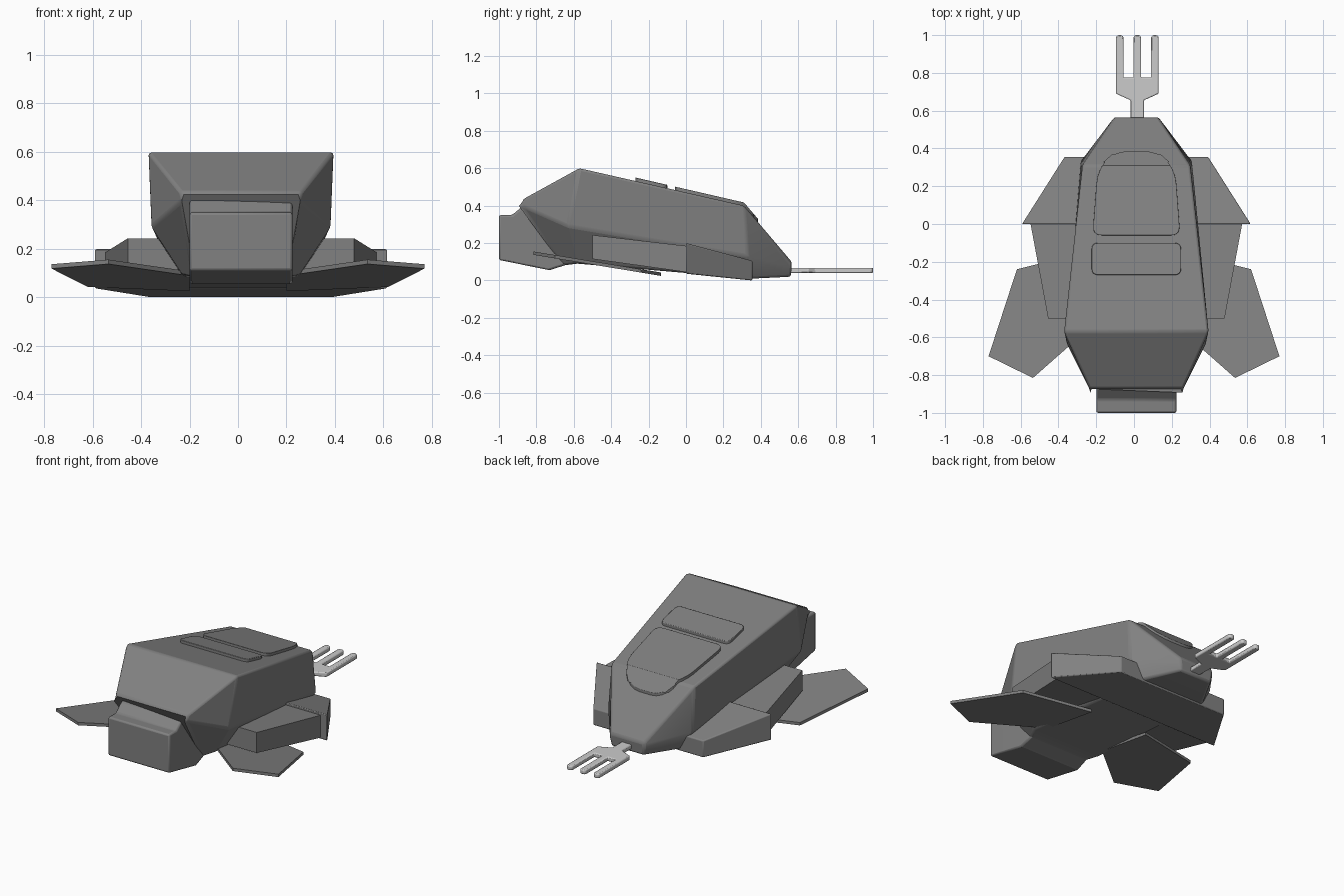
import bpy, bmesh
from mathutils import Vector

if "Cube" in bpy.data.objects:
    bpy.data.objects.remove(bpy.data.objects["Cube"])

CX = 0.0125  # hull centre line


def material(name, value):
    m = bpy.data.materials.new(name)
    m.use_nodes = True
    color = (value, value, value, 1)
    m.diffuse_color = color
    m.node_tree.nodes["Principled BSDF"].inputs["Base Color"].default_value = color
    return m


HULL = material("hull grey", 0.22)
METAL = material("light metal", 0.6)


def finish(name, bm, mat, bevel):
    bmesh.ops.recalc_face_normals(bm, faces=bm.faces)
    me = bpy.data.meshes.new(name)
    bm.to_mesh(me)
    bm.free()
    me.materials.append(mat)
    ob = bpy.data.objects.new(name, me)
    bpy.context.collection.objects.link(ob)
    if bevel:
        b = ob.modifiers.new("soft edges", "BEVEL")
        b.width, b.segments, b.limit_method = bevel, 2, "ANGLE"
    bpy.ops.object.select_all(action="DESELECT")
    ob.select_set(True)
    bpy.context.view_layer.objects.active = ob
    bpy.ops.object.shade_smooth_by_angle(angle=0.5)
    return ob


def loft(name, sections, bevel=0.0):
    """Skin half sections of (half width, y, z), mirrored about the centre line."""
    bm = bmesh.new()
    rings = []
    for half in sections:
        ring = [(CX + x, y, z) for x, y, z in half]
        ring += [(CX - x, y, z) for x, y, z in reversed(half)]
        rings.append([bm.verts.new(p) for p in ring])
    for a, b in zip(rings, rings[1:]):
        for i in range(len(a)):
            j = (i + 1) % len(a)
            bm.faces.new((a[i], a[j], b[j], b[i]))
    bm.faces.new(rings[0])
    bm.faces.new(rings[-1])
    return finish(name, bm, HULL, bevel)


def plate(name, outline, height, thick, mat, bevel=0.0, fold=None):
    """Extrude a plan outline downwards from the surface height(y)."""
    bm = bmesh.new()
    bm.faces.new([bm.verts.new((x, y, 0)) for x, y in outline])
    if fold is not None:
        bmesh.ops.bisect_plane(bm, geom=bm.verts[:] + bm.edges[:] + bm.faces[:],
                               plane_co=(0, fold, 0), plane_no=(0, 1, 0))
    for v in bm.verts:
        v.co.z = height(v.co.y)
    ext = bmesh.ops.extrude_face_region(bm, geom=bm.faces[:])
    for v in ext["geom"]:
        if isinstance(v, bmesh.types.BMVert):
            v.co.z -= thick
    return finish(name, bm, mat, bevel)


def rounded(corners):
    """Round each (x, y, radius) corner of an outline."""
    pts = []
    for i, (x, y, r) in enumerate(corners):
        c = Vector((x, y))
        a, b = (Vector(corners[k % len(corners)][:2]) for k in (i - 1, i + 1))
        p, q = c + (a - c).normalized() * r, c + (b - c).normalized() * r
        for t in (0, 0.25, 0.5, 0.75, 1):
            pts.append(p * (1 - t) ** 2 + c * 2 * t * (1 - t) + q * t * t)
    return pts


# main hull
loft("hull", [
    [(0.25, -0.87, 0.435), (0.245, -0.88, 0.40), (0.20, -0.66, 0.08)],
    [(0.383, -0.57, 0.60), (0.37, -0.63, 0.29), (0.24, -0.58, 0.09)],
    [(0.285, 0.31, 0.40), (0.295, 0.33, 0.13), (0.22, 0.35, 0.01)],
    [(0.117, 0.565, 0.10), (0.117, 0.565, 0.07), (0.11, 0.56, 0.02)],
], 0.012)

# rear engine block
loft("engine_block", [
    [(0.212, -1.0, 0.35), (0.212, -1.0, 0.11)],
    [(0.212, -0.93, 0.35), (0.212, -0.73, 0.055)],
    [(0.212, -0.87, 0.40), (0.205, -0.62, 0.09)],
    [(0.20, -0.60, 0.40), (0.20, -0.58, 0.10)],
], 0.01)

# side pods, joined beneath the hull
loft("rear_side_pods", [
    [(0.467, -0.5, 0.243), (0.467, -0.5, 0.115)],
    [(0.56, 0.0, 0.185), (0.56, 0.0, 0.045)],
])
loft("front_side_pods", [
    [(0.605, 0.0, 0.20), (0.605, 0.0, 0.036)],
    [(0.38, 0.355, 0.105), (0.38, 0.355, 0.0)],
], 0.006)

# swept fins
fin = [(0.20, -0.135), (0.62, -0.24), (0.77, -0.70), (0.535, -0.815), (0.20, -0.52)]
for side, name in ((1, "left_fin"), (-1, "right_fin")):
    plate(name, [(side * x, y) for x, y in fin],
          lambda y: 0.155 - 0.165 * (y + 0.815), 0.018, HULL)


# raised roof panels
def roof(y):
    return min(0.40 - 0.23 * (y - 0.31), 0.40 - 1.176 * (y - 0.31)) + 0.017


def mirrored(half):
    return [(CX + x, y, r) for x, y, r in half] + [(CX - x, y, r) for x, y, r in reversed(half)]


plate("canopy_panel", rounded(mirrored([(0.232, -0.06, 0.05), (0.205, 0.30, 0.09),
                                        (0.11, 0.385, 0.07)])),
      roof, 0.03, HULL, 0.003, 0.31)
plate("roof_hatch", rounded(mirrored([(0.237, -0.27, 0.035), (0.237, -0.10, 0.035)])),
      roof, 0.03, HULL, 0.003)

# fork on the nose
FX = CX + 0.005
half_fork = [(0.035, 0.50), (0.035, 0.655), (0.113, 0.69), (0.113, 0.99), (0.103, 1.0),
             (0.083, 1.0), (0.073, 0.99), (0.073, 0.775), (0.02, 0.775), (0.02, 0.99),
             (0.012, 1.0)]
fork = [(FX + x, y) for x, y in half_fork] + [(FX - x, y) for x, y in reversed(half_fork)]
plate("nose_fork", fork, lambda y: 0.068, 0.028, METAL, 0.006)
